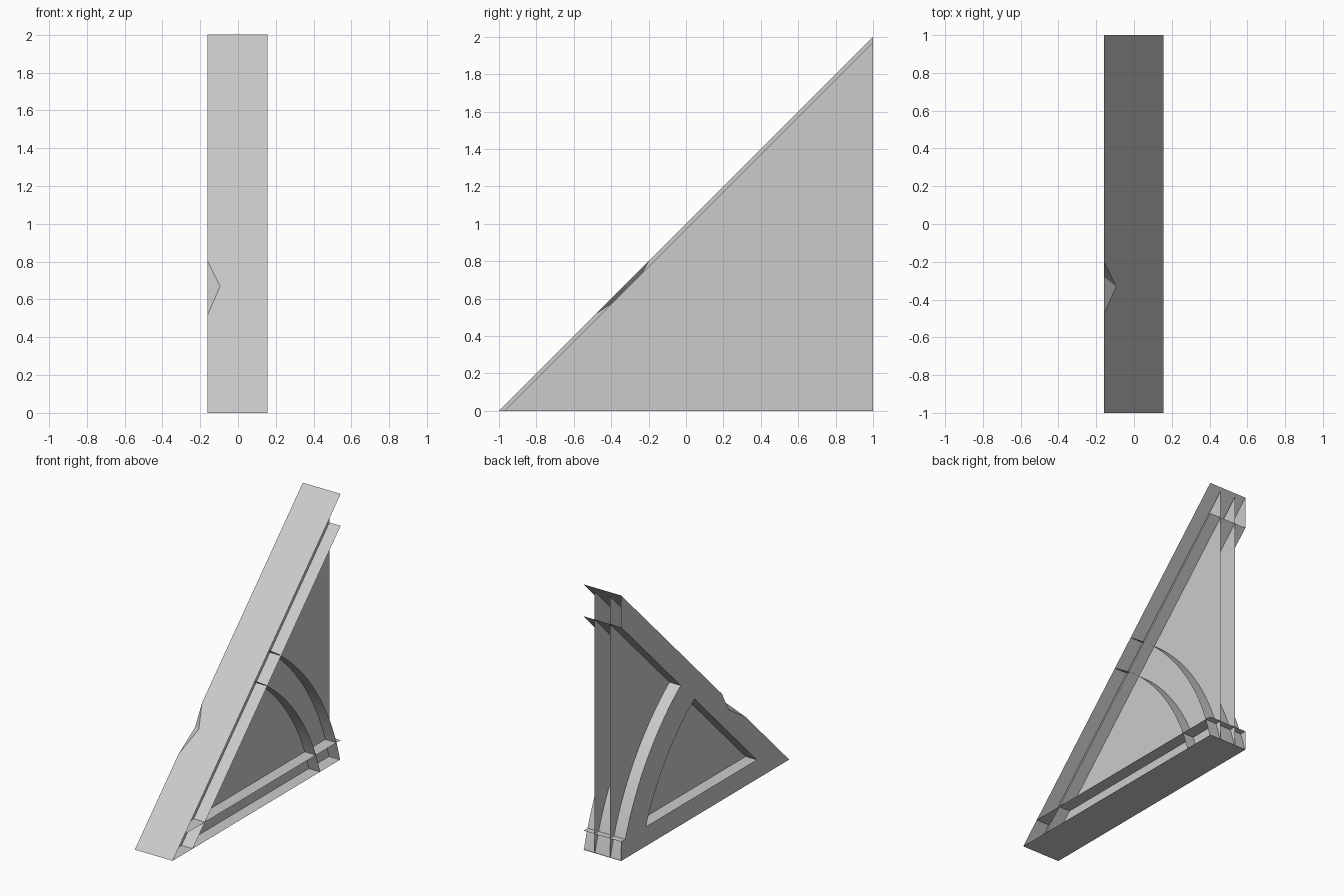
import bpy
import bmesh
from math import asin, cos, sin, pi, sqrt

if "Cube" in bpy.data.objects:
    bpy.data.objects.remove(bpy.data.objects["Cube"], do_unlink=True)

LEFT, RIGHT = 0.155, -0.16      # outer sides of the bracket
BEAM = 0.24                     # vertical depth of the sloping beam
BASE = 0.145                    # depth of the base beam
CY, CZ = -0.83, -0.457          # centre of the curved brace
R_IN, R_OUT = 1.65, 1.88

grey = bpy.data.materials.new("plain_grey")
grey.use_nodes = True
grey.diffuse_color = (0.6, 0.6, 0.6, 1)
grey.node_tree.nodes["Principled BSDF"].inputs["Base Color"].default_value = (0.6, 0.6, 0.6, 1)


def build(name, faces, smooth=False):
    """Make an object from a list of faces, each a list of points."""
    bm = bmesh.new()
    for points in faces:
        bm.faces.new([bm.verts.new(p) for p in points])
    bmesh.ops.remove_doubles(bm, verts=bm.verts, dist=0.0001)
    for f in bm.faces:
        f.smooth = smooth
    mesh = bpy.data.meshes.new(name)
    bm.to_mesh(mesh)
    bm.free()
    mesh.materials.append(grey)
    obj = bpy.data.objects.new(name, mesh)
    bpy.context.collection.objects.link(obj)
    return obj


def flange(name, path, smooth=False):
    """Thin sheet across the full width, following a (y, z) path."""
    build(name, [[(RIGHT, *a), (LEFT, *a), (LEFT, *b), (RIGHT, *b)]
                 for a, b in zip(path, path[1:])], smooth)


def panel(name, outline, x):
    """Flat upright sheet with a (y, z) outline."""
    build(name, [[(x, y, z) for y, z in outline]])


def arc(radius, bottom, drop, steps=20):
    """Brace curve from a height up to a line parallel to the slope."""
    start = asin((bottom - CZ) / radius)
    end = pi / 4 + asin((CY + 1 - CZ - drop) / (radius * sqrt(2)))
    angles = [start + (end - start) * i / steps for i in range(steps + 1)]
    return [(CY + radius * cos(a), CZ + radius * sin(a)) for a in angles]


# Chip in the edge of the sloping beam
chip_top = (RIGHT, -0.2, 0.8)
chip_mid = (-0.095, -0.33, 0.67)
chip_low = (RIGHT, -0.48, 0.52)
chip_side = (RIGHT, -0.28, 0.65)
build("slope_chip", [[chip_top, chip_mid, chip_side], [chip_mid, chip_low, chip_side]])

# Sloping beam
build("slope_outer_flange", [[(RIGHT, -1, 0), (LEFT, -1, 0), (LEFT, 1, 2), (RIGHT, 1, 2),
                              chip_top, chip_mid, chip_low]])
flange("slope_inner_flange", [(BEAM - 1, 0), (1, 2 - BEAM)])
panel("slope_side_panel", [(-1, 0), (BEAM - 1, 0), (1, 2 - BEAM), (1, 2),
                           chip_top[1:], chip_side[1:], chip_low[1:]], RIGHT)

# Base beam
flange("base_bottom_flange", [(-1, 0), (1, 0)])
flange("base_top_flange", [(BASE - 1, BASE), (1, BASE)])
panel("base_side_panel", [(BEAM - 1, 0), (1, 0), (1, BASE), (BEAM + BASE - 1, BASE)], RIGHT)

# Curved brace
flange("brace_outer_flange", arc(R_OUT, 0, 0), True)
flange("brace_inner_flange", arc(R_IN, 0, 0), True)
panel("brace_side_panel", arc(R_OUT, BASE, BEAM) + arc(R_IN, BASE, BEAM)[::-1], RIGHT)

# Twin triangular webs, open at the back
for side, x in (("left", 0.062), ("right", -0.066)):
    panel(side + "_web", [(-0.97, 0), (1, 0), (1, 1.97)], x)
